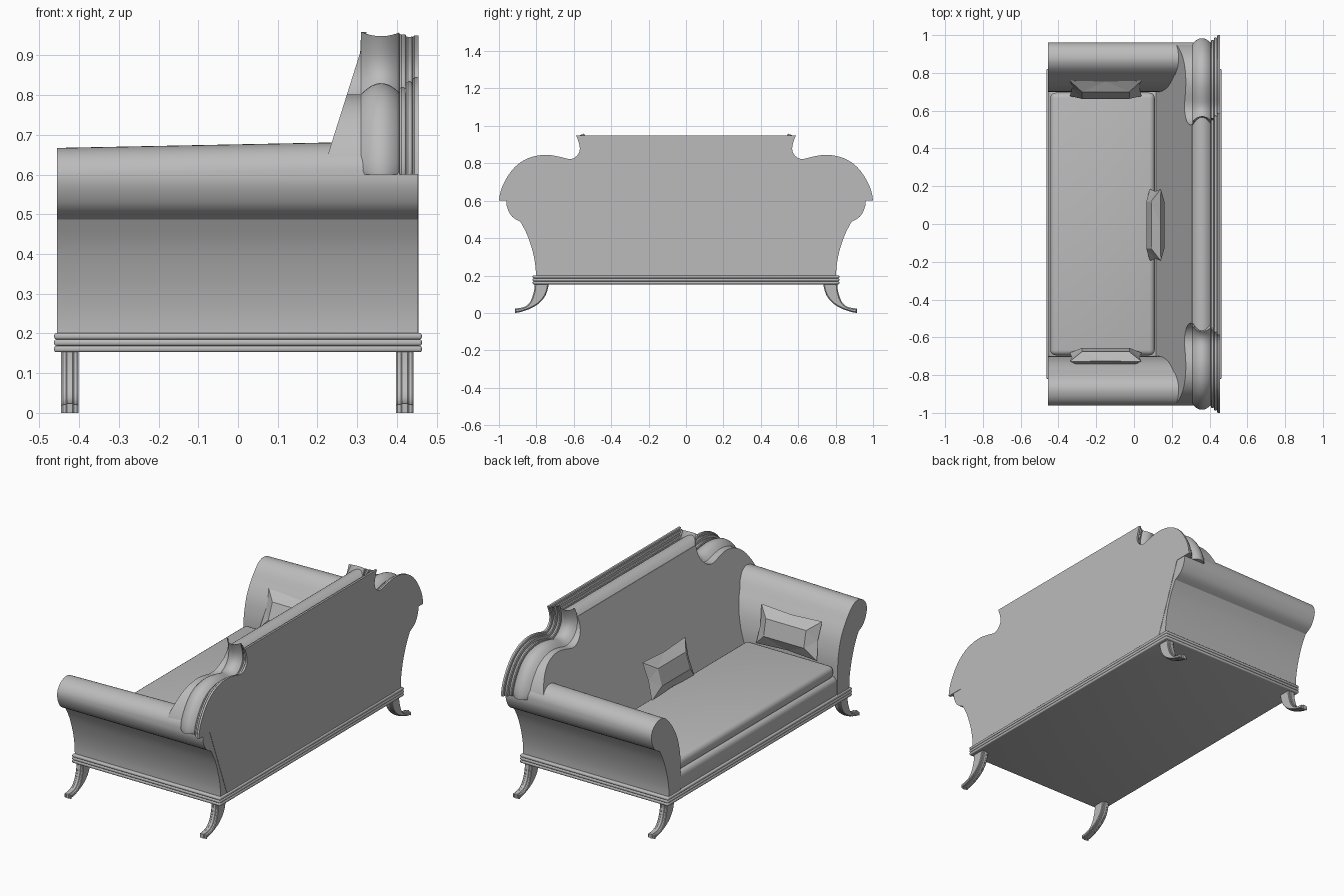
import bpy, bmesh, math
from mathutils import Vector, Matrix

if "Cube" in bpy.data.objects:
    bpy.data.objects.remove(bpy.data.objects["Cube"], do_unlink=True)

mat = bpy.data.materials.new("plain grey")
mat.use_nodes = True
GREY = (0.5, 0.5, 0.5, 1)
mat.diffuse_color = GREY
mat.node_tree.nodes["Principled BSDF"].inputs["Base Color"].default_value = GREY


def finish(name, bm, smooth=True):
    bmesh.ops.recalc_face_normals(bm, faces=bm.faces)
    me = bpy.data.meshes.new(name)
    bm.to_mesh(me)
    bm.free()
    me.materials.append(mat)
    ob = bpy.data.objects.new(name, me)
    bpy.context.collection.objects.link(ob)
    if smooth:
        bpy.ops.object.select_all(action='DESELECT')
        ob.select_set(True)
        bpy.context.view_layer.objects.active = ob
        bpy.ops.object.shade_smooth_by_angle(angle=math.radians(32))
    return ob


def spline(pts, steps=3):
    """Catmull-Rom curve through the points."""
    p = [Vector(q) for q in pts]
    p = [p[0]] + p + [p[-1]]
    out = []
    for a, b, c, d in zip(p, p[1:], p[2:], p[3:]):
        for i in range(steps):
            t = i / steps
            out.append(0.5 * (2 * b + (c - a) * t + (2 * a - 5 * b + 4 * c - d) * t * t
                              + (3 * b - a - 3 * c + d) * t ** 3))
    return out + [p[-1]]


def inset(pts, dist, floor=None):
    """Move a closed outline inwards; points on the floor line stay on it."""
    n = len(pts)
    area = sum(pts[i - 1].x * pts[i].y - pts[i].x * pts[i - 1].y for i in range(n))
    sign = 1 if area > 0 else -1
    out = []
    for i, p in enumerate(pts):
        e1 = (p - pts[i - 1]).normalized()
        e2 = (pts[(i + 1) % n] - p).normalized()
        n1, n2 = Vector((-e1.y, e1.x)) * sign, Vector((-e2.y, e2.x)) * sign
        q = p + (n1 + n2) * dist / max(1 + n1.dot(n2), 0.4)
        if floor is not None and abs(p.y - floor) < 1e-4:
            q.y = floor
        out.append(q)
    return out


def back_slope(z):
    return 0.22 + (z - 0.63) * 0.316


def loft(name, outline, layers, floor=None, lift=None, smooth=True):
    """Stack y-z outlines along x; a layer at None lies on the sloping backrest."""
    outline = [Vector(p) for p in outline]
    bm = bmesh.new()
    rings = []
    for x, d in layers:
        ring = inset(outline, d, floor)
        rings.append([bm.verts.new((back_slope(q.y) if x is None else x, q.x,
                                    q.y + (lift(x, q.y) if lift else 0))) for q in ring])
    for a, b in zip(rings, rings[1:]):
        for i in range(len(a)):
            bm.faces.new((a[i - 1], a[i], b[i], b[i - 1]))
    bm.faces.new(rings[0])
    bm.faces.new(rings[-1])
    return finish(name, bm, smooth)


def block(name, lo, hi, bevel=0.0, segments=4):
    lo, hi = Vector(lo), Vector(hi)
    bm = bmesh.new()
    bmesh.ops.create_cube(bm, size=1, matrix=Matrix.Translation((lo + hi) / 2)
                          @ Matrix.Diagonal((*(hi - lo), 1)))
    if bevel:
        bmesh.ops.bevel(bm, geom=bm.edges[:], offset=bevel, segments=segments,
                        profile=0.5, affect='EDGES')
    return finish(name, bm)


# Beaded plinth
block("plinth_core", (-0.455, -0.812, 0.155), (0.455, 0.812, 0.2))
for i in range(3):
    z = 0.153 + i * 0.016
    block(f"plinth_bead_{i + 1}", (-0.463, -0.82, z), (0.463, 0.82, z + 0.016), 0.006, 3)

# Seat: rounded front rail and bullnose cushion
block("front_rail", (-0.453, -0.72, 0.18), (0.2, 0.72, 0.3), 0.03)
block("seat_cushion", (-0.443, -0.695, 0.295), (0.11, 0.695, 0.365), 0.028)

# Scrolled arms
inner = spline([(0.70, 0.2), (0.70, 0.36), (0.71, 0.44), (0.73, 0.51), (0.765, 0.575),
                (0.81, 0.632), (0.84, 0.657), (0.875, 0.667), (0.915, 0.658),
                (0.945, 0.635), (0.96, 0.6), (0.955, 0.56), (0.93, 0.515), (0.885, 0.487)])
outer = spline([(0.885, 0.487), (0.85, 0.42), (0.82, 0.33), (0.805, 0.25), (0.803, 0.19)])
arm = inner + outer[1:]
for side, word in ((1, "left"), (-1, "right")):
    loft(f"arm_{word}", [(p.x * side, p.y) for p in arm], [(-0.456, 0), (0.453, 0)],
         lift=lambda x, z: 0.018 if x > 0 and z > 0.6 else 0)

# Lower backrest wedge
loft("back_lower", [(-0.74, 0.18), (0.74, 0.18), (0.9, 0.6), (-0.9, 0.6)],
     [(0.455, 0), (None, 0)], smooth=False)

# Shaped crest with stepped beads, a padded roll and a sloping front
half = spline([(1.0, 0.6), (0.99, 0.655), (0.96, 0.72), (0.915, 0.78), (0.86, 0.82),
               (0.80, 0.84), (0.74, 0.845), (0.68, 0.836), (0.625, 0.823), (0.595, 0.831),
               (0.573, 0.855), (0.568, 0.885), (0.576, 0.92), (0.588, 0.95)])
crest = half + [Vector((-p.x, p.y)) for p in reversed(half)]
layers = []
for i, top in enumerate((0, 0.01, 0.025)):
    x = 0.455 - i * 0.0165
    layers += [(x, top + (0.003 if i else 0)), (x - 0.005, top), (x - 0.011, top),
               (x - 0.015, top + 0.004), (x - 0.0164, top + 0.014)]
for i in range(11):
    x = 0.404 - i * 0.0094
    layers.append((x, 0.015 + 0.028 * ((x - 0.36) / 0.05) ** 2))
layers.append((None, 0.043))
loft("back_crest", crest, layers, floor=0.6)

# Sabre legs with a raised middle
leg_out = spline([(0.808, 0.16), (0.813, 0.115), (0.83, 0.065), (0.855, 0.037),
                  (0.885, 0.027), (0.915, 0.024)])
leg_in = spline([(0.915, 0.0), (0.885, 0.005), (0.84, 0.02), (0.79, 0.048),
                 (0.75, 0.095), (0.732, 0.16)])
for side, word in ((1, "left"), (-1, "right")):
    for x, place in ((-0.423, "front"), (0.42, "back")):
        loft(f"leg_{place}_{word}", [(p.x * side, p.y) for p in leg_out + leg_in],
             [(x + w, d) for w, d in ((-0.022, 0.006), (-0.018, 0.003), (-0.01, 0.003),
                                      (-0.007, 0), (0.007, 0), (0.01, 0.003),
                                      (0.018, 0.003), (0.022, 0.006))], floor=0.0)


def pillow(name, centre, turn, lean, depth=0.04):
    """Faceted pillow with pulled corners, standing in its local x-z plane."""
    bm = bmesh.new()
    u, v = 0.19, 0.105
    rim = [bm.verts.new((a * u * (0.94 if b == 0 else 1), 0, b * v * (0.9 if a == 0 else 1)))
           for a, b in ((-1, -1), (0, -1), (1, -1), (1, 0), (1, 1), (0, 1), (-1, 1), (-1, 0))]
    for s in (-1, 1):
        top = [bm.verts.new((a * u * 0.66, s * depth, b * v * 0.45))
               for a, b in ((-1, -1), (1, -1), (1, 1), (-1, 1))]
        bm.faces.new(top)
        for k in range(4):
            a, m, b = rim[2 * k], rim[2 * k + 1], rim[(2 * k + 2) % 8]
            p, q = top[k], top[(k + 1) % 4]
            for tri in ((a, m, p), (m, q, p), (m, b, q)):
                bm.faces.new(tri)
    ob = finish(name, bm, smooth=False)
    ob.matrix_world = (Matrix.Translation(centre) @ Matrix.Rotation(turn, 4, 'Z')
                       @ Matrix.Rotation(lean, 4, 'X'))


# Loose pillows
pillow("pillow_back", (0.113, -0.005, 0.46), -math.pi / 2, -0.28, 0.036)
pillow("pillow_left", (-0.15, 0.718, 0.47), 0, -0.4)
pillow("pillow_right", (-0.15, -0.705, 0.47), math.pi, -0.22)
